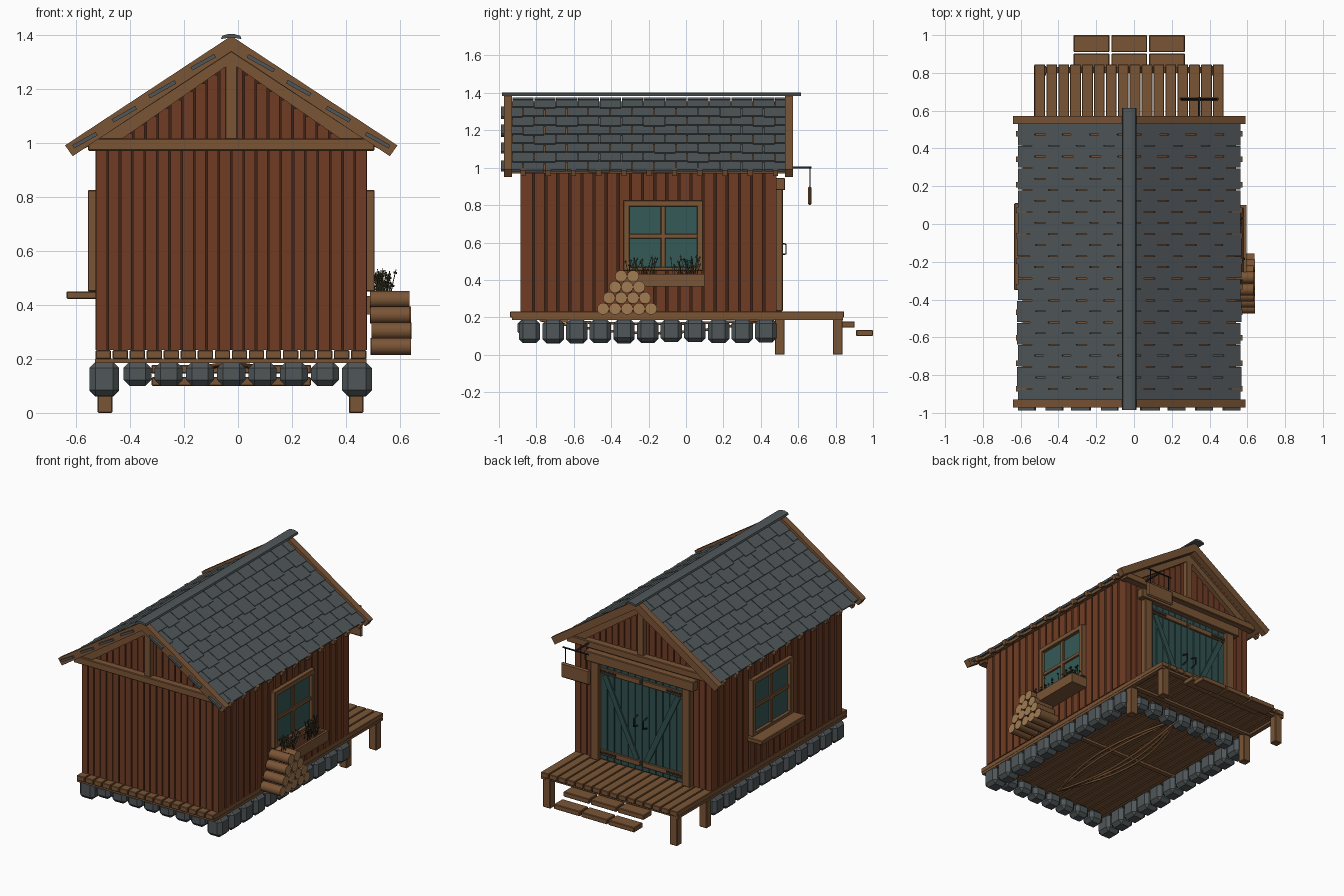
import bpy, bmesh, math, random
from mathutils import Matrix, Vector

random.seed(4)
cube = bpy.data.objects.get("Cube")
if cube:
    bpy.data.objects.remove(cube, do_unlink=True)

CX, CY = -0.025, -0.2          # house centre line
SLOPE = math.atan(0.659)       # roof pitch


def material(name, r, g, b):
    m = bpy.data.materials.new(name)
    m.use_nodes = True
    m.diffuse_color = (r, g, b, 1)
    m.node_tree.nodes["Principled BSDF"].inputs["Base Color"].default_value = (r, g, b, 1)
    return m


RED = material("red brown boards", 0.16, 0.046, 0.018)
GAP = material("dark gaps", 0.05, 0.018, 0.009)
WOOD = material("trim wood", 0.195, 0.09, 0.036)
SLATE = material("slate grey", 0.08, 0.094, 0.1)
TEAL = material("teal paint", 0.03, 0.085, 0.078)
GLASS = material("teal glass", 0.035, 0.1, 0.095)
LOGEND = material("cut log", 0.36, 0.2, 0.085)
IRON = material("dark iron", 0.018, 0.018, 0.02)
PLANT = material("dry plants", 0.05, 0.045, 0.02)


def finish(name, bm, mats, bevel=0):
    bmesh.ops.recalc_face_normals(bm, faces=bm.faces)
    mesh = bpy.data.meshes.new(name)
    bm.to_mesh(mesh)
    bm.free()
    ob = bpy.data.objects.new(name, mesh)
    bpy.context.scene.collection.objects.link(ob)
    for m in mats:
        mesh.materials.append(m)
    if bevel:
        mod = ob.modifiers.new("bevel", "BEVEL")
        mod.width, mod.segments = bevel, 1
    return ob


def tilted(bm, centre, size, rot=Matrix()):
    mat = Matrix.Translation(centre) @ rot.to_4x4() @ Matrix.Diagonal((*size, 1))
    bmesh.ops.create_cube(bm, size=1, matrix=mat)


def boxes(name, mat, spans, bevel=0):
    """One object from (x0, x1, y0, y1, z0, z1) boxes."""
    bm = bmesh.new()
    for x0, x1, y0, y1, z0, z1 in spans:
        tilted(bm, ((x0 + x1) / 2, (y0 + y1) / 2, (z0 + z1) / 2), (x1 - x0, y1 - y0, z1 - z0))
    return finish(name, bm, [mat], bevel)


def prism(name, mat, profile, y0, y1):
    """Extrude an outline in x and z (x from the ridge) along y."""
    bm = bmesh.new()
    face = bm.faces.new([bm.verts.new((CX + x, y0, z)) for x, z in profile])
    ext = bmesh.ops.extrude_face_region(bm, geom=[face])["geom"]
    bmesh.ops.translate(bm, vec=(0, y1 - y0, 0), verts=[v for v in ext if isinstance(v, bmesh.types.BMVert)])
    return finish(name, bm, [mat])


def rod(name, mat, points, radius):
    cu = bpy.data.curves.new(name, "CURVE")
    cu.dimensions, cu.bevel_depth, cu.bevel_resolution = "3D", radius, 1
    cu.use_fill_caps = True
    sp = cu.splines.new("POLY")
    sp.points.add(len(points) - 1)
    for p, co in zip(sp.points, points):
        p.co = (*co, 1)
    cu.materials.append(mat)
    ob = bpy.data.objects.new(name, cu)
    bpy.context.scene.collection.objects.link(ob)
    return ob


def row(start, stop, count, gap):
    step = (stop - start) / count
    return [(start + i * step + gap / 2, start + (i + 1) * step - gap / 2) for i in range(count)]


# Stone footing
stones = [(x, x + 0.11, a, b, 0.065 + random.uniform(-.005, .005), 0.188)
          for x in (-0.55, 0.385) for a, b in row(-0.9, 0.49, 11, 0.012)]
stones += [(a, b, y, y + 0.1, 0.1, 0.188) for y in (-0.9, 0.39) for a, b in row(-0.43, 0.38, 7, 0.012)]
boxes("footing_stones", SLATE, stones, 0.022)

# Floor, porch, posts and steps
boxes("floor_planks", WOOD, [(a, b, -0.94, 0.845, 0.2, 0.232) for a, b in row(-0.53, 0.478, 16, 0.006)], 0.003)
boxes("floor_beams", WOOD, [(-0.5, 0.45, y, y + 0.03, 0.185, 0.201) for y in (-0.93, -0.2, 0.51, 0.8)]
      + [(x, x + 0.03, -0.93, 0.84, 0.185, 0.201) for x in (-0.53, 0.445)])
boxes("porch_posts", WOOD, [(x, x + 0.055, y, y + 0.052, 0, 0.2) for x in (-0.52, 0.41) for y in (0.475, 0.785)], 0.004)
boxes("step_boards", WOOD, [(a, b, y, y + 0.09, z, z + 0.033)
      for y, z in ((0.812, 0.145), (0.91, 0.1)) for a, b in row(-0.325, 0.275, 3, 0.01)], 0.004)

# Skiff ribs below the floor
for w in (-0.13, -0.09, 0, 0.09, 0.13):
    rod("skiff_strip", WOOD, [(CX + w * math.sin(math.pi * t / 12), -0.78 + t / 10,
        0.185 - (0.07 if w == 0 else 0.02) * math.sin(math.pi * t / 12)) for t in range(13)], 0.008)

# Walls: dark core with separate upright boards
gable = [(-0.49, 0.232), (0.49, 0.232), (0.49, 1.0), (0, 1.32), (-0.49, 1.0)]
prism("wall_core", GAP, gable, -0.868, 0.468)
walls = [(a, b, y, y + 0.02, 0.232, 0.98) for y in (-0.885, 0.465) for a, b in row(-0.528, 0.478, 22, 0.006)]
walls += [(x, x + 0.02, a, b, 0.232, 1.0) for x in (-0.528, 0.458) for a, b in row(-0.88, 0.48, 21, 0.012)]
boxes("wall_boards", RED, walls)
boxes("gable_boards", RED, [(a, b, y, y + 0.02, 0.98, 1.31 - 0.68 * max(abs(a - CX), abs(b - CX)))
      for y in (-0.885, 0.465) for a, b in row(-0.478, 0.428, 20, 0.006)])

# Gable timber frames and barge boards, both ends
for end in (-1, 1):
    def span(near, far):
        return sorted((CY + end * near, CY + end * far))
    y0, y1 = span(0.67, 0.73)
    boxes("gable_tie_beam", WOOD, [(-0.555, 0.505, y0, y1, 0.97, 1.015)], 0.004)
    y0, y1 = span(0.67, 0.715)
    boxes("gable_king_post", WOOD, [(CX - 0.023, CX + 0.023, y0, y1, 1.01, 1.35)], 0.003)
    f0, f1 = span(0.73, 0.772)
    for s in (-1, 1):
        prism("gable_rafter", WOOD, [(0, 1.345), (s * 0.51, 1.01), (s * 0.41, 1.01), (0, 1.295)], y0, y1)
        prism("barge_board", WOOD, [(0, 1.395), (s * 0.615, 0.99), (s * 0.587, 0.95), (0, 1.338)], f0, f1)

# Roof: sheathing, rafter tails, slate courses, ridge cap
slates = bmesh.new()
for s in (-1, 1):
    prism("roof_sheathing", WOOD, [(0, 1.355), (s * 0.565, 0.985), (s * 0.56, 0.968), (0, 1.335)], -0.93, 0.53)
    for i in range(11):
        y = -0.872 + i * 0.135
        prism("rafter_tail", WOOD, [(s * 0.44, 1.05), (s * 0.6, 0.985), (s * 0.59, 0.955), (s * 0.44, 1.03)], y - 0.014, y + 0.014)
    rot = Matrix.Rotation(s * (SLOPE - 0.07), 3, "Y")
    for i in range(8):
        first = -0.99 if i % 2 else -0.93
        x = (i + 0.5) * 0.073
        y = first
        while y < 0.5:
            wide = min(0.117, 0.535 - y)
            drop = random.choice((0, 0, 0.012))
            size = (0.1 + drop, wide - 0.004, 0.014)
            xx = x - 0.006 + drop / 2 - (drop / 2 if i == 7 else 0)
            tilted(slates, (CX + s * xx, y + wide / 2, 1.366 - 0.659 * xx), size, rot)
            y += wide
finish("roof_slates", slates, [SLATE])
prism("ridge_cap", SLATE, [(-0.038, 1.383), (-0.034, 1.395), (-0.012, 1.402), (0.012, 1.402),
      (0.034, 1.395), (0.038, 1.383), (0, 1.39)], -0.985, 0.615)

# Windows on both side walls
W0, W1, Z0, Z1, MID = -0.335, 0.09, 0.45, 0.825, -0.122
for s in (-1, 1):
    def out(a, b):
        return sorted((CX + s * a, CX + s * b))
    g = out(0.5, 0.509)
    boxes("window_glass", GLASS, [(*g, W0 + 0.02, W1 - 0.02, Z0, Z1 - 0.02)])
    f, b = out(0.49, 0.531), out(0.49, 0.52)
    boxes("window_frame", WOOD, [(*f, W0, W0 + 0.032, Z0, Z1), (*f, W1 - 0.032, W1, Z0, Z1),
          (*f, W0, W1, Z1 - 0.032, Z1), (*f, W0, W1, Z0, Z0 + 0.02),
          (*b, MID - 0.013, MID + 0.013, Z0, Z1), (*b, W0, W1, 0.622, 0.646)], 0.003)
boxes("window_sill", WOOD, [(-0.635, -0.52, -0.35, 0.11, 0.422, 0.45)], 0.004)

# Flower box with dry plants
boxes("flower_box", WOOD, [(0.478, 0.595, W0, 0.1, 0.365, 0.38), (0.58, 0.595, W0, 0.1, 0.365, 0.432),
      (0.478, 0.49, W0, 0.1, 0.365, 0.432), (0.478, 0.595, W0, W0 + 0.015, 0.365, 0.432),
      (0.478, 0.595, 0.085, 0.1, 0.365, 0.432)])
boxes("flower_soil", GAP, [(0.488, 0.582, W0 + 0.01, 0.09, 0.38, 0.42)])
stems = bmesh.new()
for i in range(60):
    h = random.uniform(0.05, 0.12)
    lean = Matrix.Rotation(random.uniform(-.4, .4), 3, "X") @ Matrix.Rotation(random.uniform(-.25, .25), 3, "Y")
    p = Vector((random.uniform(0.51, 0.56), random.choice((-0.24, 0.0)) + random.uniform(-.07, .07), 0.42))
    tilted(stems, p + lean @ Vector((0, 0, h / 2)), (0.003, 0.003, h), lean)
    tilted(stems, p + lean @ Vector((0, 0, h * 0.9)), (0.012, 0.01, 0.004), lean)
finish("dry_plants", stems, [PLANT])

# Stacked firewood with pale cut ends
logs = bmesh.new()
for level in range(4):
    for k in range(5 - level):
        y = -0.315 + (k - (4 - level) / 2) * 0.064
        turn = Matrix.Translation((0.565 + random.uniform(-.004, .004), y, 0.246 + level * 0.058)) @ Matrix.Rotation(math.pi / 2, 4, "Y")
        bmesh.ops.create_cone(logs, cap_ends=True, segments=14, radius1=0.032, radius2=0.032, depth=0.145, matrix=turn)
for f in logs.faces:
    f.material_index = 1 if len(f.verts) > 4 else 0
    f.smooth = len(f.verts) == 4
for e in logs.edges:
    e.smooth = not any(len(f.verts) > 4 for f in e.link_faces)
finish("firewood", logs, [WOOD, LOGEND])

# Double door with frame, battens, braces and ironwork
boxes("door_boards", TEAL, [(a, b, 0.48, 0.495, 0.24, 0.88) for a, b in row(CX - 0.305, CX + 0.305, 12, 0.005)])
boxes("door_backing", GAP, [(CX - 0.305, CX + 0.305, 0.48, 0.488, 0.235, 0.88)])
boxes("door_frame", WOOD, [(CX - 0.365, CX - 0.305, 0.48, 0.518, 0.232, 0.94),
      (CX + 0.305, CX + 0.365, 0.48, 0.518, 0.232, 0.94), (CX - 0.4, CX + 0.4, 0.48, 0.53, 0.88, 0.945)], 0.004)
boxes("door_battens", WOOD, [(CX + a, CX + b, 0.49, 0.506, z, z + 0.035)
      for a, b in ((-0.3, -0.008), (0.008, 0.3)) for z in (0.27, 0.81)], 0.003)
braces = bmesh.new()
for s in (-1, 1):
    a, b = Vector((CX + s * 0.035, 0.498, 0.31)), Vector((CX + s * 0.27, 0.498, 0.805))
    d = b - a
    tilted(braces, (a + b) / 2, (0.035, 0.014, d.length), Matrix.Rotation(math.atan2(d.x, d.z), 3, "Y"))
    x = CX + s * 0.035
    rod("door_handle", IRON, [(x, 0.495, 0.53), (x, 0.535, 0.54), (x, 0.535, 0.59), (x, 0.495, 0.6)], 0.005)
    boxes("door_hinges", IRON, [(CX + s * 0.24 - 0.055, CX + s * 0.24 + 0.055, 0.5, 0.509, z, z + 0.014) for z in (0.28, 0.82)])
finish("door_braces", braces, [TEAL])

# Hanging sign board on an iron bracket
boxes("sign_board", WOOD, [(0.24, 0.45, 0.652, 0.672, 0.8, 0.9)], 0.008)
rod("sign_bracket", IRON, [(0.345, 0.5, 1.0), (0.345, 0.67, 1.0)], 0.006)
for x in (0.27, 0.42):
    rod("sign_chain", IRON, [(x, 0.662, 0.9), (x, 0.662, 1.0)], 0.003)
rod("sign_crossbar", IRON, [(0.25, 0.662, 1.0), (0.44, 0.662, 1.0)], 0.005)
